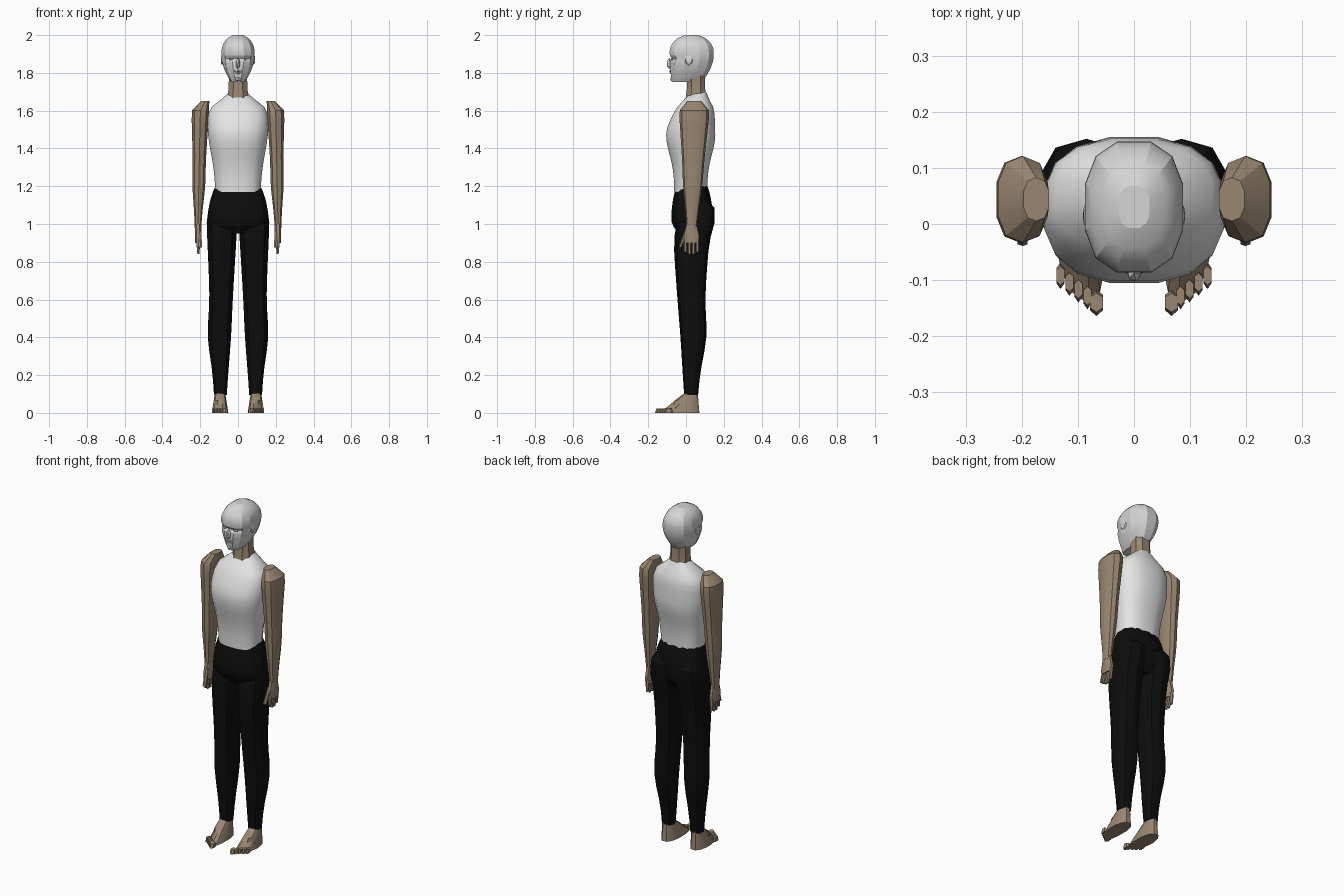
import bpy, bmesh
from math import sin, cos, pi, exp, sqrt, radians, copysign
from mathutils import Matrix

cube = bpy.data.objects.get("Cube")
if cube:
    bpy.data.objects.remove(cube)


def material(name, red, green, blue):
    mat = bpy.data.materials.new(name)
    mat.use_nodes = True
    mat.diffuse_color = (red, green, blue, 1)
    shader = mat.node_tree.nodes["Principled BSDF"]
    shader.inputs["Base Color"].default_value = (red, green, blue, 1)
    return mat


skin = material("tan skin", .32, .24, .165)
white = material("white shirt", .78, .78, .78)
grey = material("pale grey head", .66, .66, .67)
black = material("black trousers", .004, .004, .004)


# Shaping rules used by the cross-sections
def mix(start, end, amount):
    return start + (end - start) * amount


def ramp(z, start, end):
    return min(1, max(0, (z - start) / (end - start)))


def bump(z, centre, spread):
    return exp(-((z - centre) / spread) ** 2)


def dome(z, start, end):
    return sqrt(1 - ramp(z, start, end) ** 2)


def finish(name, bm, mat, angle):
    bmesh.ops.recalc_face_normals(bm, faces=bm.faces)
    mesh = bpy.data.meshes.new(name)
    bm.to_mesh(mesh)
    bm.free()
    mesh.materials.append(mat)
    mesh.shade_smooth()
    mesh.set_sharp_from_angle(angle=radians(angle))
    bpy.context.collection.objects.link(bpy.data.objects.new(name, mesh))


def loft(name, mat, bottom, top, steps, section, side=1, sides=10, angle=30, reshape=None):
    """Skin rings whose centre x, centre y, half width and half depth follow section(z)."""
    bm = bmesh.new()
    rings = []
    for step in range(steps + 1):
        z = mix(bottom, top, step / steps)
        x, y, width, depth = section(z)
        ring = []
        for corner in range(sides):
            turn = 2 * pi * (corner + .5) / sides
            across = copysign(abs(cos(turn)) ** .8, cos(turn))
            along = copysign(abs(sin(turn)) ** .8, sin(turn))
            point = (x + across * width, y + along * depth, z)
            if reshape:
                point = reshape(*point)
            ring.append(bm.verts.new((side * point[0], point[1], point[2])))
        rings.append(ring)
    for low, high in zip(rings, rings[1:]):
        for i in range(sides):
            j = (i + 1) % sides
            bm.faces.new((low[i], low[j], high[j], high[i]))
    bm.faces.new(rings[0])
    bm.faces.new(rings[-1])
    finish(name, bm, mat, angle)


def lump(name, mat, location, size):
    """Small faceted swelling."""
    bm = bmesh.new()
    bmesh.ops.create_icosphere(bm, subdivisions=1, radius=1)
    bm.transform(Matrix.LocRotScale(location, None, size))
    finish(name, bm, mat, 20)


def torso(z):
    slope = ramp(z, 1.61, 1.695)
    width = (.12 + .043 * bump(z, 1.52, .2)) * (1 - .65 * slope)
    depth = (.088 + .044 * bump(z, 1.47, .14)) * (1 - .5 * slope)
    return 0, .025 + .04 * ramp(z, 1.5, 1.7), width, depth


def neck(z):
    flare = .012 * bump(z, 1.64, .05)
    return 0, .053, .052 + flare, .05 + flare


def skull(z):
    jaw = ramp(z, 1.9, 1.75) ** 2
    crown = dome(z, 1.91, 2.005)
    front = -.09 + .013 * jaw + .012 * bump(z, 1.875, .012)
    back = .15 - .067 * jaw
    return 0, (front + back) / 2, .09 * crown * (1 - .6 * jaw), (back - front) / 2 * crown


def hips(z):
    waist = dome(z, 1.02, 1.29) * (1 - .4 * bump(z, .95, .03))
    return 0, .032, .163 * waist, .11 * waist


def leg(z):
    height = z / 1.1
    calf = bump(z, .4, .15)
    seat = dome(z, .98, 1.17)
    x = .094 - .01 * height + .008 * calf
    y = .027 + .012 * calf + .035 * bump(z, 1.08, .12)
    width = mix(.03, .09, height) + .012 * calf
    depth = mix(.03, .108, height) + .01 * calf
    return x, y, width * seat, depth * seat


def foot(z):
    front = -.15 + 1.35 * z
    heel = .074 - .1 * z
    return .095, (front + heel) / 2, .045 - .16 * z, (heel - front) / 2


def slant_toes(x, y, z):
    return x, y + (.7 * max(0, x - .075) if y < -.06 else 0), z


def arm(z):
    height = ramp(z, .98, 1.58)
    forearm = bump(z, 1.2, .1)
    cap = dome(z, 1.58, 1.66)
    x = .212 - .012 * height - .05 * (1 - cap)
    width = mix(.018, .048, height) + .006 * forearm
    depth = mix(.027, .08, height) + .004 * forearm
    return x, .03 + .014 * height, width * cap, depth * cap


def palm(z):
    return .211, .029, .018, .026 + .018 * bump(z, .93, .05)


def thumb(z):
    reach = ramp(z, .87, .97)
    return .198 + .006 * reach, mix(-.034, .006, reach), .01, .007 + .006 * reach


# Trunk and head
loft("shirt", white, 1.17, 1.695, 14, torso, sides=16, angle=40)
loft("neck", skin, 1.64, 1.8, 4, neck, sides=8)
loft("head", grey, 1.752, 2, 16, skull, sides=12, angle=18)
loft("hips", black, .95, 1.2, 8, hips, sides=14)

# Face
lump("nose", grey, (0, -.088, 1.85), (.013, .016, .03))
lump("upper_lip", grey, (0, -.08, 1.81), (.028, .011, .005))
lump("lower_lip", grey, (0, -.079, 1.8), (.024, .01, .006))
lump("chin", grey, (0, -.07, 1.768), (.024, .014, .014))

for label, side in (("left", 1), ("right", -1)):
    lump(label + "_eye", grey, (side * .034, -.07, 1.873), (.016, .01, .006))
    lump(label + "_ear", grey, (side * .084, .015, 1.87), (.008, .025, .03))

    # Leg and foot
    loft(label + "_leg", black, .095, 1.16, 14, leg, side)
    loft(label + "_foot", skin, 0, .11, 5, foot, side, sides=12, reshape=slant_toes)
    for toe in range(5):
        size = .008 if toe else .013
        x, y = .067 + .016 * toe, -.14 + .012 * toe
        loft(f"{label}_toe_{toe + 1}", skin, 0, .024, 2,
             lambda z: (x, y, size, .024 - .3 * z), side, sides=6)

    # Arm and hand
    loft(label + "_arm", skin, .98, 1.65, 14, arm, side)
    loft(label + "_palm", skin, .9, 1, 3, palm, side, sides=8)
    loft(label + "_thumb", skin, .875, .965, 3, thumb, side, sides=6)
    for finger in range(4):
        y = .021 * finger - .003
        tip = .835 + .012 * abs(finger - 1.5)
        loft(f"{label}_finger_{finger + 1}", skin, tip, .92, 2,
             lambda z: (.21, y, mix(.006, .014, ramp(z, tip, .92)), .009), side, sides=6)
